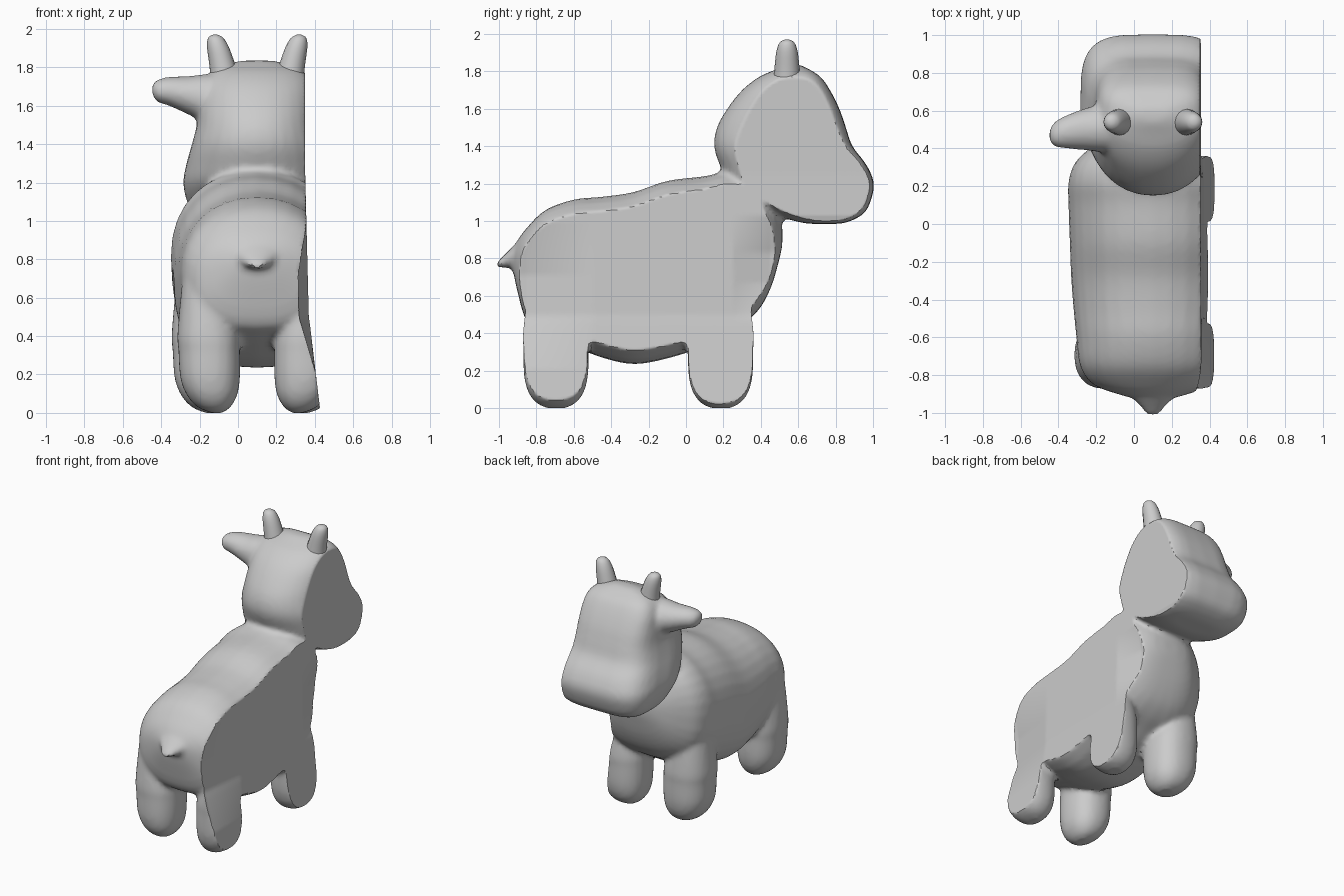
import bpy, bmesh, math

if "Cube" in bpy.data.objects:
    bpy.data.objects.remove(bpy.data.objects["Cube"])

CX = 0.1   # symmetry plane of the animal


def smooth_rings(rings, k=4):
    """Catmull-Rom interpolation between rings."""
    out = []
    for i in range(len(rings) - 1):
        a, b, c, d = (rings[max(0, min(len(rings) - 1, i + o))] for o in (-1, 0, 1, 2))
        for s in range(k):
            t = s / k
            out.append(tuple(q + .5 * t * (r - p + t * (2 * p - 5 * q + 4 * r - w + t * (3 * (q - r) + w - p)))
                             for p, q, r, w in zip(a, b, c, d)))
    return out + [rings[-1]]


def loft(bm, axis, rings, p0=2.0, p1=2.0, n=32, k=4):
    """Loft superelliptic rings (t, amin, amax, bmin, bmax) along an axis.
    p0 / p1 are the exponents for the lower / upper half of b."""
    order = {'x': (1, 2, 0), 'y': (0, 2, 1), 'z': (0, 1, 2)}[axis]
    loops = []
    for t, a0, a1, b0, b1 in smooth_rings(rings, k):
        loop = []
        for i in range(n):
            ang = 2 * math.pi * i / n
            c, s = math.cos(ang), math.sin(ang)
            e = 2 / (p1 if s > 0 else p0)
            co = [0, 0, 0]
            co[order[0]] = (a0 + a1) / 2 + (a1 - a0) / 2 * math.copysign(abs(c) ** e, c)
            co[order[1]] = (b0 + b1) / 2 + (b1 - b0) / 2 * math.copysign(abs(s) ** e, s)
            co[order[2]] = t
            loop.append(bm.verts.new(co))
        loops.append(loop)
    faces = [bm.faces.new(loops[0]), bm.faces.new(loops[-1])]
    for l0, l1 in zip(loops, loops[1:]):
        for i in range(n):
            j = (i + 1) % n
            faces.append(bm.faces.new((l0[i], l0[j], l1[j], l1[i])))
    bmesh.ops.recalc_face_normals(bm, faces=faces)


def to_object(bm, name):
    me = bpy.data.meshes.new(name)
    bm.to_mesh(me)
    bm.free()
    ob = bpy.data.objects.new(name, me)
    bpy.context.collection.objects.link(ob)
    bpy.ops.object.select_all(action='DESELECT')
    ob.select_set(True)
    bpy.context.view_layer.objects.active = ob
    return ob


def clamp01(v):
    return min(1, max(0, v))


bm = bmesh.new()

# Torso: (y, half width, bottom, top)
torso = [(-.93, .07, .77, .84), (-.905, .17, .64, .89), (-.85, .315, .46, .965),
         (-.75, .385, .4, 1.06), (-.6, .405, .33, 1.115), (-.45, .42, .27, 1.13),
         (-.28, .433, .235, 1.155), (-.1, .44, .265, 1.215), (.1, .447, .33, 1.24),
         (.22, .447, .4, 1.265), (.32, .415, .46, 1.25), (.4, .335, .54, 1.2),
         (.46, .25, .66, 1.12), (.5, .16, .8, 1.03), (.515, .06, .87, .97)]
loft(bm, 'y', [(y, CX - w, CX + w, b, t) for y, w, b, t in torso], 2.6, 2.15)

# Head: (z, half width, back, front)
head = [(.985, .17, .66, .82), (1.0, .25, .58, .88), (1.04, .325, .46, .95),
        (1.1, .365, .35, .985), (1.2, .385, .23, 1.005), (1.3, .368, .18, .965),
        (1.4, .34, .15, .89), (1.5, .315, .165, .855), (1.6, .305, .22, .82),
        (1.7, .29, .3, .77), (1.77, .25, .39, .72), (1.81, .18, .48, .66),
        (1.835, .08, .54, .61)]
loft(bm, 'z', [(z, CX - w, CX + w, b, f) for z, w, b, f in head], 2.1, 3.8)

# Legs: (z, inner offset, outer offset, relative size in y); rear pair stands narrower
leg = [(0, .18, .27, .3), (.03, .14, .34, .62), (.09, .105, .395, .86),
       (.18, .09, .43, .98), (.32, .09, .44, 1), (.42, .1, .445, 1), (.7, .17, .42, .8)]
for side in (-1, 1):
    for yc, narrow in ((-.695, .03), (.185, 0)):
        rings = []
        for z, i, o, k in leg:
            a = sorted((CX + side * i, CX + side * (o - narrow)))
            rings.append((z, a[0], a[1], yc - .175 * k, yc + .175 * k))
        loft(bm, 'z', rings, 2.3, 2.3)

# Ear on the left side only
loft(bm, 'x', [(-.448, .44, .5, 1.66, 1.71), (-.42, .41, .54, 1.62, 1.735),
               (-.36, .4, .575, 1.6, 1.75), (-.25, .39, .615, 1.55, 1.755),
               (-.17, .38, .63, 1.51, 1.765), (-.05, .38, .64, 1.48, 1.77)])

# Tail stub
loft(bm, 'y', [(-1.008, .07, .13, .755, .785), (-.975, .04, .16, .75, .815),
               (-.93, 0, .2, .755, .86), (-.87, -.04, .24, .77, .92)])

# Fuse all soft parts into one skin
body = to_object(bm, "animal_body")
rm = body.modifiers.new("fuse", 'REMESH')
rm.mode = 'VOXEL'
rm.voxel_size = .018
sm = body.modifiers.new("soften", 'SMOOTH')
sm.factor = .5
sm.iterations = 4
bpy.ops.object.modifier_apply(modifier="fuse")
bpy.ops.object.modifier_apply(modifier="soften")

# Sliced right side: flatten everything beyond a leaning plane, dented at rump and chest
for v in body.data.vertices:
    x, y, z = v.co
    lim = .35 + .02 * clamp01((1.25 - z) / .8) + .06 * clamp01((.5 - z) / .5)
    rump = clamp01((-.5 - y) / .35) * clamp01(1.4 - abs(z - .6) / .28)
    chest = clamp01((y - .25) / .2) * clamp01(1.4 - abs(z - .75) / .2)
    v.co.x = min(x, lim - .05 * rump - .05 * chest)
bpy.ops.object.shade_smooth_by_angle(angle=math.radians(35))

# Horns
for side, name in ((-1, "horn_left"), (1, "horn_right")):
    bm = bmesh.new()
    rings = []
    for z, off, r in [(1.72, .165, .078), (1.78, .175, .071), (1.84, .188, .065),
                      (1.9, .203, .058), (1.94, .213, .047), (1.96, .217, .033),
                      (1.97, .218, .012)]:
        x = CX + side * off
        rings.append((z, x - r, x + r, .54 - r, .54 + r))
    loft(bm, 'z', rings, n=16, k=2)
    to_object(bm, name)
    bpy.ops.object.shade_smooth_by_angle(angle=math.radians(50))
